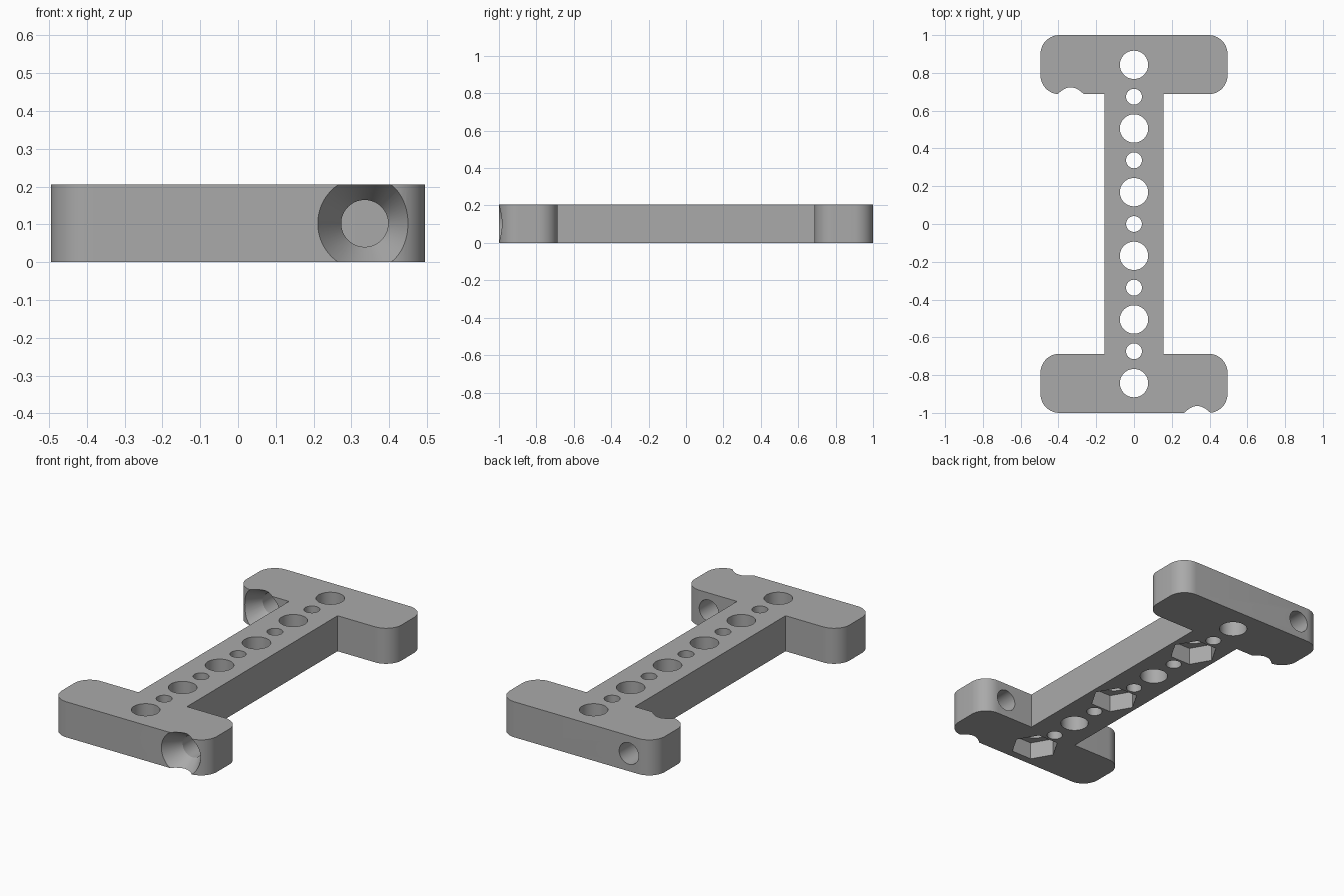
import bpy, bmesh, math
from mathutils import Matrix, Vector

cube = bpy.data.objects.get("Cube")
if cube:
    bpy.data.objects.remove(cube, do_unlink=True)

HEIGHT = 0.205
HALF_X, BAR_INNER, WEB, ROUND = 0.495, 0.687, 0.155, 0.1

grey = bpy.data.materials.new("plain grey")
grey.use_nodes = True
colour = (0.4, 0.4, 0.4, 1)
grey.diffuse_color = colour
grey.node_tree.nodes["Principled BSDF"].inputs["Base Color"].default_value = colour


def make_object(name, bm):
    bmesh.ops.recalc_face_normals(bm, faces=bm.faces)
    mesh = bpy.data.meshes.new(name)
    bm.to_mesh(mesh)
    bm.free()
    mesh.materials.append(grey)
    obj = bpy.data.objects.new(name, mesh)
    bpy.context.collection.objects.link(obj)
    return obj


def corner(cx, cy, start, steps=12):
    """Quarter-circle points, counter-clockwise from the start angle."""
    angles = [math.radians(start + 90 * i / steps) for i in range(steps + 1)]
    return [(cx + ROUND * math.cos(a), cy + ROUND * math.sin(a)) for a in angles]


def lathe(rings, segments, matrix):
    """Closed cutter made from (radius, height) rings."""
    bm = bmesh.new()
    loops = []
    for radius, z in rings:
        loops.append([bm.verts.new(matrix @ Vector((
            radius * math.cos(math.tau * i / segments),
            radius * math.sin(math.tau * i / segments), z)))
            for i in range(segments)])
    for low, high in zip(loops, loops[1:]):
        for i in range(segments):
            j = (i + 1) % segments
            bm.faces.new((low[i], low[j], high[j], high[i]))
    bm.faces.new(loops[0])
    bm.faces.new(loops[-1])
    return make_object("cutter", bm)


# I-shaped plate: half outline at the back, turned half a circle for the front
cx = HALF_X - ROUND
half = [(WEB, BAR_INNER)]
half += corner(cx, BAR_INNER + ROUND, -90)
half += corner(cx, 1 - ROUND, 0)
half += corner(-cx, 1 - ROUND, 90)
half += corner(-cx, BAR_INNER + ROUND, 180)
half += [(-WEB, BAR_INNER)]
outline = half + [(-x, -y) for x, y in half]
bm = bmesh.new()
base = bm.faces.new([bm.verts.new((x, y, 0)) for x, y in outline])
top = bmesh.ops.extrude_face_region(bm, geom=[base])
bmesh.ops.translate(bm, vec=(0, 0, HEIGHT),
                    verts=[v for v in top["geom"] if isinstance(v, bmesh.types.BMVert)])
plate = make_object("mounting_plate", bm)

# Row of alternating large and small holes, with hexagonal nut pockets below
cutters = []
PITCH = 0.1685
for k in range(-5, 6):
    place = Matrix.Translation((0, k * PITCH, 0))
    radius = 0.075 if k % 2 else 0.042
    cutters.append(lathe([(radius, -0.1), (radius, 0.3)], 48, place))
    if k in (-5, -1, 3):
        cutters.append(lathe([(0.13, -0.1), (0.13, 0.1)], 6, place))

# Countersunk screw holes running front to back through each bar
for x, face_y in ((0.335, -1), (-0.335, BAR_INNER)):
    place = Matrix.Translation((x, face_y, HEIGHT / 2)) @ Matrix.Rotation(-math.pi / 2, 4, "X")
    rings = [(0.136, -0.02), (0.062, 0.105), (0.062, 0.4)]
    cutters.append(lathe(rings, 64, place))

for cutter in cutters:
    cutter.hide_render = True
    mod = plate.modifiers.new("cut", "BOOLEAN")
    mod.operation = "DIFFERENCE"
    mod.solver = "EXACT"
    mod.object = cutter

# Apply the cuts, then remove the cutters
bpy.context.view_layer.update()
graph = bpy.context.evaluated_depsgraph_get()
result = bpy.data.meshes.new_from_object(plate.evaluated_get(graph))
plate.modifiers.clear()
plate.data = result
for cutter in cutters:
    bpy.data.objects.remove(cutter, do_unlink=True)
result.materials.clear()
result.materials.append(grey)
for face in result.polygons:
    face.material_index = 0

bpy.ops.object.select_all(action="DESELECT")
plate.select_set(True)
bpy.context.view_layer.objects.active = plate
bpy.ops.object.shade_smooth_by_angle(angle=math.radians(30))
